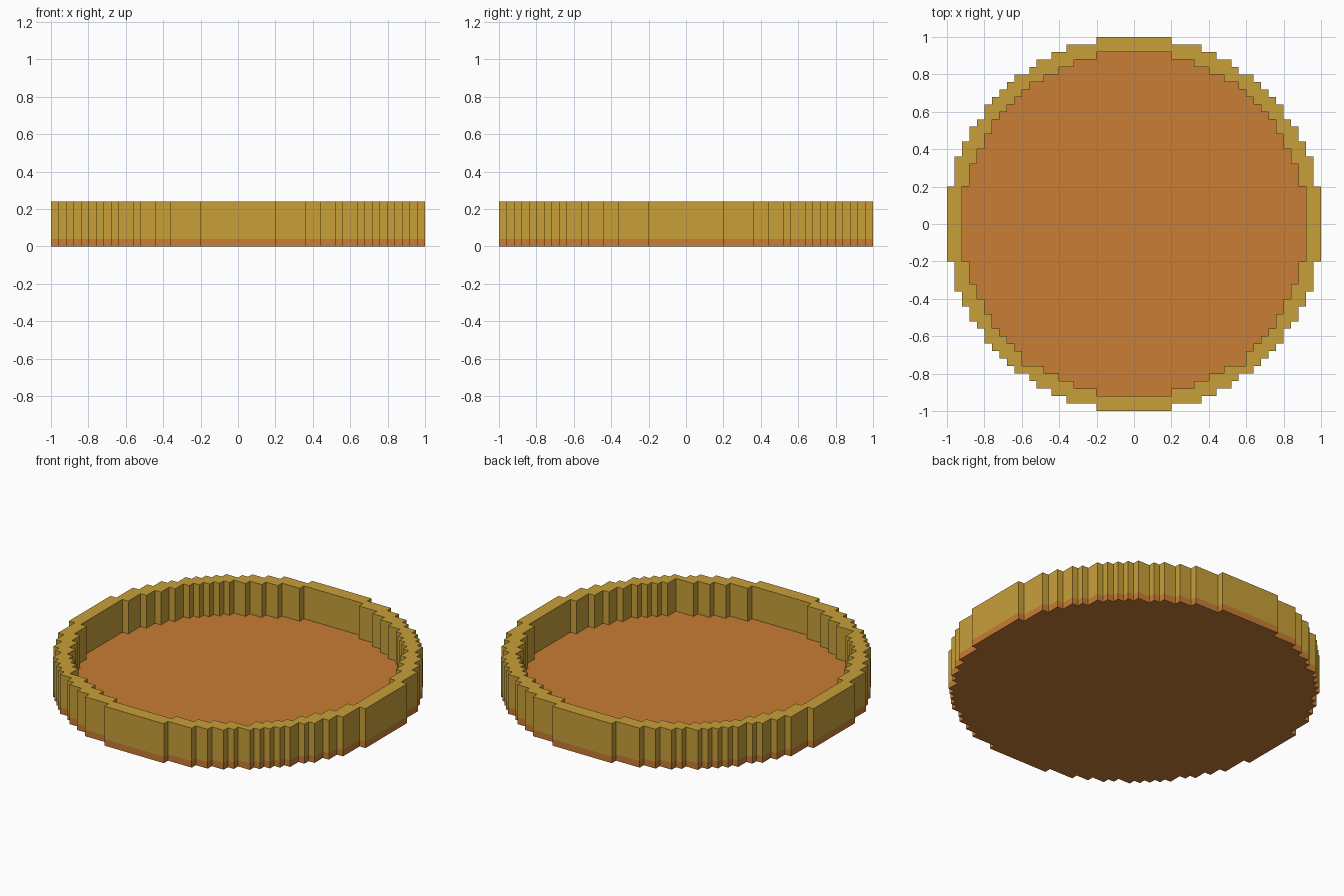
import bpy, bmesh, math

if "Cube" in bpy.data.objects:
    bpy.data.objects.remove(bpy.data.objects["Cube"])

C = 0.04          # cell size of the stepped grid
N = 25            # cells from centre to rim


def material(name, rgb):
    m = bpy.data.materials.new(name)
    m.diffuse_color = (*rgb, 1)
    m.use_nodes = True
    m.node_tree.nodes["Principled BSDF"].inputs["Base Color"].default_value = m.diffuse_color
    return m


def in_disc(i, j, r):
    return (i + .5) ** 2 + (j + .5) ** 2 <= r * r


def in_hollow(i, j):
    # inner opening, with one extra notch cell on each side at the front
    return in_disc(i, j, 23) or (j == -19 and i in (-15, 14))


def stepped_solid(name, cells, z0, z1, mat):
    """Extrude a set of grid cells from z0 to z1, keeping outside faces only."""
    bm = bmesh.new()
    cells = set(cells)

    def quad(pts):
        bm.faces.new([bm.verts.new((x * C, y * C, z)) for x, y, z in pts])

    for i, j in cells:
        a, b, c, d = (i, j), (i + 1, j), (i + 1, j + 1), (i, j + 1)
        quad([(*p, z1) for p in (a, b, c, d)])
        quad([(*p, z0) for p in (d, c, b, a)])
        for p, q, n in ((a, b, (i, j - 1)), (b, c, (i + 1, j)),
                        (c, d, (i, j + 1)), (d, a, (i - 1, j))):
            if n not in cells:
                quad([(*p, z0), (*q, z0), (*q, z1), (*p, z1)])
    bmesh.ops.remove_doubles(bm, verts=bm.verts, dist=0.001)
    me = bpy.data.meshes.new(name)
    bm.to_mesh(me)
    bm.free()
    me.materials.append(mat)
    ob = bpy.data.objects.new(name, me)
    bpy.context.collection.objects.link(ob)
    return ob


disc = [(i, j) for i in range(-N, N) for j in range(-N, N) if in_disc(i, j, N)]
rim = [c for c in disc if not in_hollow(*c)]

# Base plate and raised rim
stepped_solid("base_plate", disc, 0, C, material("orange", (0.578, 0.205, 0.035)))
stepped_solid("rim_wall", rim, C, 6 * C, material("gold", (0.578, 0.352, 0.042)))
